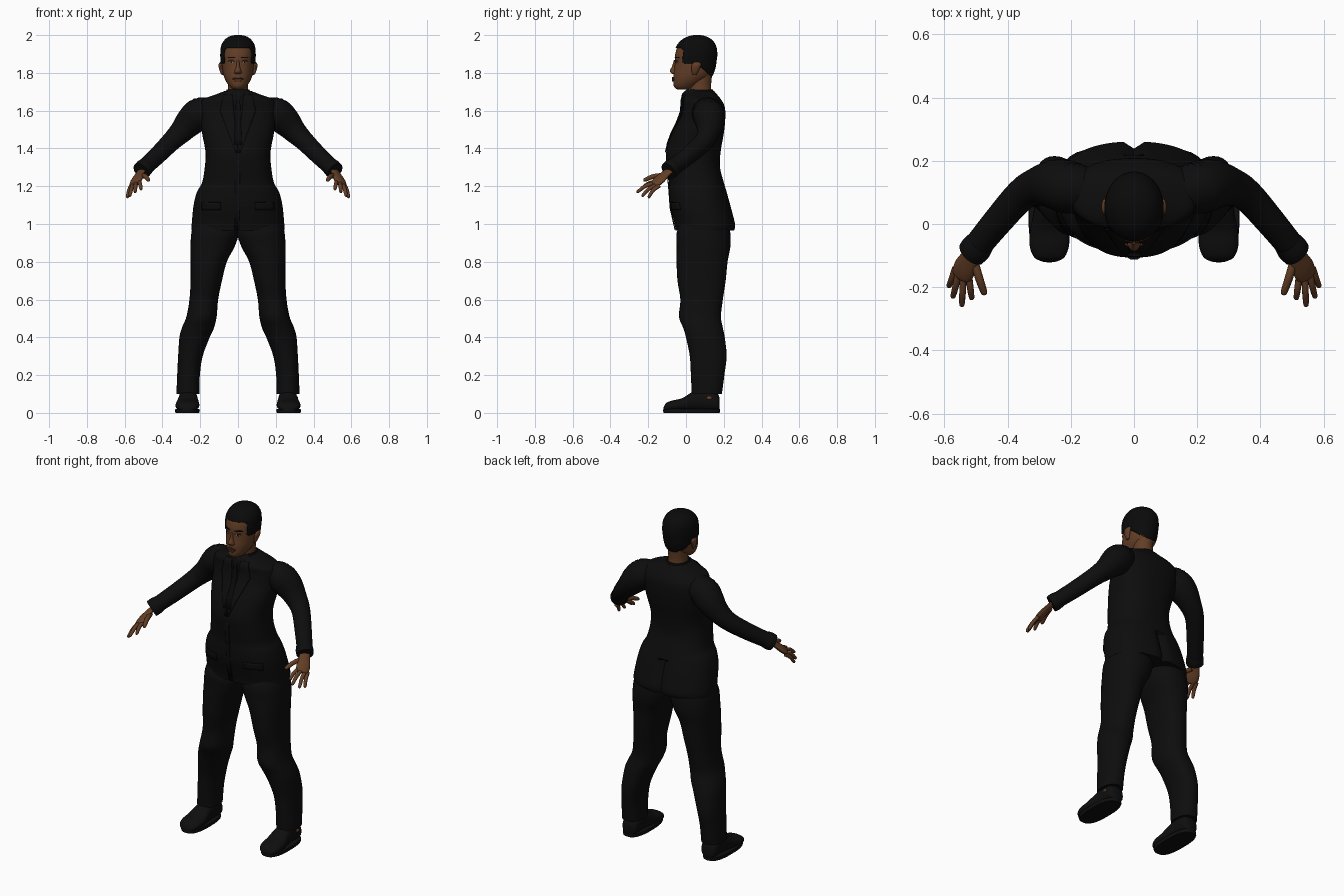
import bpy, bmesh, math
from mathutils import Vector

cube = bpy.data.objects.get("Cube")
if cube:
    bpy.data.objects.remove(cube, do_unlink=True)


def material(name, r, g, b):
    m = bpy.data.materials.new(name)
    m.use_nodes = True
    m.diffuse_color = (r, g, b, 1)
    bsdf = m.node_tree.nodes["Principled BSDF"]
    bsdf.inputs["Base Color"].default_value = (r, g, b, 1)
    bsdf.inputs["Roughness"].default_value = 0.8
    return m


SUIT = material("black suit cloth", .004, .004, .004)
SHIRT = material("dark shirt", .003, .003, .0035)
LEATHER = material("shoe leather", .0045, .0045, .0045)
HAIR = material("black hair", .003, .003, .003)
SKIN = material("brown skin", .125, .048, .019)
LIPS = material("lip brown", .085, .03, .015)
EYE = material("eye white", .25, .2, .17)


def spline(rows, n=6):
    """Smooth curve through rows of numbers."""
    out = []
    for i in range(len(rows) - 1):
        four = [rows[max(0, min(len(rows) - 1, i + k))] for k in (-1, 0, 1, 2)]
        for s in range(n):
            t = s / n
            out.append([b + t / 2 * (c - a + t * (2*a - 5*b + 4*c - d + t * (3*(b - c) + d - a)))
                        for a, b, c, d in zip(*four)])
    return out + [list(rows[-1])]


def finish(name, bm, mat, thick=0, offset=0):
    mesh = bpy.data.meshes.new(name)
    bm.to_mesh(mesh)
    bm.free()
    mesh.materials.append(mat)
    ob = bpy.data.objects.new(name, mesh)
    bpy.context.collection.objects.link(ob)
    if thick:
        mod = ob.modifiers.new("thickness", 'SOLIDIFY')
        mod.thickness, mod.offset = thick, offset
    bpy.ops.object.select_all(action='DESELECT')
    ob.select_set(True)
    bpy.context.view_layer.objects.active = ob
    bpy.ops.object.shade_smooth_by_angle(angle=math.radians(45))
    return ob


def skin_rings(rings):
    """Closed skin over a list of point rings."""
    bm = bmesh.new()
    vs = [[bm.verts.new(p) for p in r] for r in rings]
    n = len(vs[0])
    for a, b in zip(vs, vs[1:]):
        for i in range(n):
            bm.faces.new((a[i], a[(i+1) % n], b[(i+1) % n], b[i]))
    bm.faces.new(vs[0])
    bm.faces.new(vs[-1])
    bmesh.ops.recalc_face_normals(bm, faces=bm.faces)
    return bm


def loft_mesh(rows, s=1, axis='z', e=1.0, seg=32, n=6):
    """Rows: position on axis, x centre, x radius, low and high of third axis."""
    rings = []
    for t, cx, rx, lo, hi in spline(rows, n):
        ring = []
        for i in range(seg):
            a = math.tau * i / seg
            c, d = math.cos(a), math.sin(a)
            x = s * (cx + rx * math.copysign(abs(c) ** e, c))
            w = (lo + hi) / 2 + (hi - lo) / 2 * math.copysign(abs(d) ** e, d)
            ring.append((x, w, t) if axis == 'z' else (x, t, w))
        rings.append(ring)
    return skin_rings(rings)


def loft(name, rows, mat, **kw):
    return finish(name, loft_mesh(rows, **kw), mat)


def tube(name, pts, mat, s=1, side=(1, .6, -.4), flat=1.0, seg=16):
    """Tube through (x, y, z, radius) points, optionally flattened."""
    pts = spline(pts, 5)
    rings = []
    for i, p in enumerate(pts):
        t = (Vector(pts[min(i+1, len(pts)-1)][:3]) - Vector(pts[max(i-1, 0)][:3])).normalized()
        u = Vector(side)
        u = (u - t * u.dot(t)).normalized()
        v = t.cross(u) * flat
        ring = []
        for k in range(seg):
            a = math.tau * k / seg
            q = Vector(p[:3]) + p[3] * (u * math.cos(a) + v * math.sin(a))
            ring.append((s * q.x, q.y, q.z))
        rings.append(ring)
    return finish(name, skin_rings(rings), mat)


def front_y(rows, x, z, e):
    """Front surface of a loft at x, z."""
    fine = spline(rows)
    for a, b in zip(fine, fine[1:]):
        if a[0] <= z <= b[0]:
            f = (z - a[0]) / (b[0] - a[0])
            _, _, rx, lo, hi = [p + f * (q - p) for p, q in zip(a, b)]
            k = max(0, 1 - min(1, abs(x) / rx) ** (2 / e)) ** (e / 2)
            return (lo + hi) / 2 - (hi - lo) / 2 * k
    return 0


def strip(name, base, edges, mat, s=1, e=1.0, lift=.002, thick=.006, cols=6):
    """Thin plate on the front of a loft; edges are (z, x start, x end)."""
    bm = bmesh.new()
    grid = []
    for a, b in zip(edges, edges[1:]):
        for k in range(5):
            z, x0, x1 = [p + (q - p) * k / 4 for p, q in zip(a, b)]
            xs = [x0 + (x1 - x0) * c / cols for c in range(cols + 1)]
            grid.append([bm.verts.new((s * x, front_y(base, x, z, e) - lift, z)) for x in xs])
    for a, b in zip(grid, grid[1:]):
        for c in range(cols):
            bm.faces.new((a[c], a[c+1], b[c+1], b[c]))
    bmesh.ops.remove_doubles(bm, verts=bm.verts, dist=1e-5)
    bmesh.ops.recalc_face_normals(bm, faces=bm.faces)
    return finish(name, bm, mat, thick)


# Jacket body with a centre back vent
BODY = [(.965, 0, .245, -.055, .255), (1.0, 0, .245, -.06, .26), (1.1, 0, .235, -.085, .235),
        (1.17, 0, .217, -.09, .215), (1.22, 0, .19, -.09, .2), (1.3, 0, .176, -.1, .18),
        (1.38, 0, .172, -.105, .183), (1.48, 0, .19, -.075, .2), (1.56, 0, .2, -.035, .208),
        (1.62, 0, .205, -.02, .205), (1.66, 0, .185, -.02, .185), (1.685, 0, .12, -.01, .165),
        (1.705, 0, .068, 0, .148)]
bm = loft_mesh(BODY, e=.85, seg=64)
for v in bm.verts:
    if abs(v.co.x) < .012 and v.co.y > .15 and v.co.z < 1.15:
        v.co.y -= .022
finish("jacket", bm, SUIT)

# Shirt front, tie and jacket edge
strip("shirt_front", BODY, [(1.685, -.05, .05), (1.42, -.008, .008)], SHIRT, e=.85, lift=.001)
strip("tie", BODY, [(1.685, -.018, .018), (1.655, -.011, .011), (1.42, -.02, .02)],
      SHIRT, e=.85, lift=.005)
strip("front_edge", BODY, [(1.42, -.012, .012), (.97, -.018, .006)], SUIT, e=.85, lift=.002)
loft("collar", [(1.655, 0, .085, -.025, .165), (1.69, 0, .07, -.02, .153),
                (1.712, 0, .06, .005, .142)], SUIT)

LEG = [(1.0, .125, .11, -.03, .22), (.95, .122, .125, -.05, .235), (.88, .135, .117, -.05, .235),
       (.8, .155, .096, -.05, .22), (.7, .168, .083, -.045, .21), (.6, .181, .076, -.03, .195),
       (.51, .193, .08, -.037, .185), (.45, .212, .085, -.015, .195), (.4, .23, .08, 0, .205),
       (.3, .252, .065, .02, .215), (.2, .262, .06, .026, .203), (.1, .265, .061, .03, .19)]
ARM = [(.13, .105, 1.6, .065), (.2, .115, 1.587, .084), (.25, .125, 1.545, .079),
       (.3, .12, 1.49, .063), (.355, .093, 1.435, .052), (.43, .01, 1.36, .047),
       (.508, -.085, 1.287, .043)]
CUFF = [(.485, -.058, 1.308, .045), (.5, -.077, 1.294, .049), (.514, -.093, 1.281, .047)]
PALM = [(.505, -.075, 1.292, .026), (.52, -.108, 1.265, .031), (.536, -.14, 1.235, .038),
        (.545, -.166, 1.213, .034), (.547, -.172, 1.208, .02)]
FINGERS = {"index": ((.523, -.16, 1.226), (.513, -.24, 1.183)),
           "middle": ((.54, -.16, 1.219), (.545, -.262, 1.168)),
           "ring": ((.555, -.15, 1.21), (.574, -.235, 1.147)),
           "little": ((.566, -.14, 1.203), (.587, -.2, 1.14)),
           "thumb": ((.508, -.11, 1.258), (.472, -.225, 1.232))}
SHOE = [(-.118, .268, .025, .015, .03), (-.105, .268, .048, .01, .052), (-.07, .268, .062, .01, .066),
        (-.02, .267, .062, .01, .078), (.03, .265, .054, .01, .108), (.08, .264, .05, .01, .125),
        (.14, .264, .05, .01, .12), (.168, .264, .043, .01, .1), (.177, .264, .025, .015, .08)]
SOLE = [(0, .268, .062, -.118, .178), (.01, .268, .066, -.122, .181), (.02, .268, .064, -.12, .18)]

# Limbs, shoes and paired jacket details
for label, s in (("left", 1), ("right", -1)):
    loft(label + "_trouser_leg", LEG, SUIT, s=s, e=.9)
    loft(label + "_shoe", SHOE, LEATHER, s=s, axis='y', e=.85, seg=24)
    loft(label + "_sole", SOLE, LEATHER, s=s, e=.75, n=1)
    tube(label + "_sleeve", ARM, SUIT, s=s, seg=28)
    tube(label + "_cuff", CUFF, SUIT, s=s, seg=24)
    tube(label + "_palm", PALM, SKIN, s=s, flat=.45)
    for finger, (a, b) in FINGERS.items():
        a, b = Vector(a), Vector(b)
        r = .013 if finger == "thumb" else .0105
        mid = a.lerp(b, .5) + Vector((0, -.004, .007))
        tube(f"{label}_{finger}_finger", [(*a, r), (*mid, r), (*a.lerp(b, .92), r * .8),
                                          (*b, r * .3)], SKIN, s=s, seg=10)
    strip(label + "_lapel", BODY, [(1.685, .03, .075), (1.6, .022, .095), (1.56, .018, .08),
                                   (1.38, 0, .012)], SUIT, s=s, e=.85, lift=.004)
    strip(label + "_pocket_flap", BODY, [(1.115, .09, .19), (1.075, .09, .192)], SUIT, s=s, e=.85)

# Bare ankle showing above the left shoe
loft("left_ankle", [(.065, .304, .006, .11, .135), (.078, .306, .013, .105, .14),
                    (.09, .304, .006, .11, .135)], SKIN, seg=16)

# Head and neck
HEAD = [(1.712, 0, .022, -.045, .01), (1.72, 0, .036, -.058, .04), (1.735, 0, .05, -.066, .07),
        (1.76, 0, .066, -.067, .105), (1.79, 0, .077, -.066, .135), (1.83, 0, .083, -.061, .15),
        (1.87, 0, .086, -.059, .156), (1.9, 0, .087, -.057, .159), (1.94, 0, .083, -.044, .153),
        (1.97, 0, .066, -.018, .133), (1.987, 0, .042, .015, .103), (1.994, 0, .012, .047, .073)]
loft("head", HEAD, SKIN, seg=48)
loft("neck", [(1.66, 0, .06, .02, .145), (1.72, 0, .053, .017, .133), (1.79, 0, .055, .01, .138)], SKIN)


# Hair cap with temples, sideburns and a tapered nape
def in_hair(p):
    if p.y < -.012:
        return p.z > 1.932 - .5 * max(0, abs(p.x) - .05)
    return p.z > 1.85 - max(0, p.y - .06) * .9


bm = loft_mesh(HEAD, seg=80, n=8)
bmesh.ops.delete(bm, geom=[f for f in bm.faces if not in_hair(f.calc_center_median())], context='FACES')
finish("hair", bm, HAIR, .007, 1)

# Face
loft("nose", [(1.868, 0, .007, -.064, -.04), (1.835, 0, .01, -.074, -.04), (1.812, 0, .017, -.086, -.04),
              (1.8, 0, .021, -.08, -.04), (1.793, 0, .012, -.069, -.04)], SKIN, seg=16)
strip("upper_lip", HEAD, [(1.779, -.01, .01), (1.769, -.029, .029)], LIPS, lift=.004)
strip("lower_lip", HEAD, [(1.767, -.029, .029), (1.755, -.013, .013)], LIPS, lift=.004)
for label, s in (("left", 1), ("right", -1)):
    strip(label + "_eye", HEAD, [(1.863, .03, .038), (1.857, .021, .048), (1.852, .028, .042)],
          EYE, s=s, lift=.001, thick=.003)
    strip(label + "_iris", HEAD, [(1.863, .031, .038), (1.852, .031, .038)],
          HAIR, s=s, lift=.003, thick=.003)
    strip(label + "_upper_lid", HEAD, [(1.867, .024, .046), (1.861, .019, .051)],
          LIPS, s=s, lift=.003, thick=.004)
    strip(label + "_eyebrow", HEAD, [(1.885, .024, .05), (1.878, .015, .057)],
          HAIR, s=s, lift=.002, thick=.004)
    loft(label + "_ear", [(1.79, .082, .005, .035, .055), (1.808, .087, .009, .03, .065),
                          (1.835, .092, .011, .028, .078), (1.85, .092, .009, .035, .078),
                          (1.857, .09, .004, .045, .068)], SKIN, s=s, seg=16)
